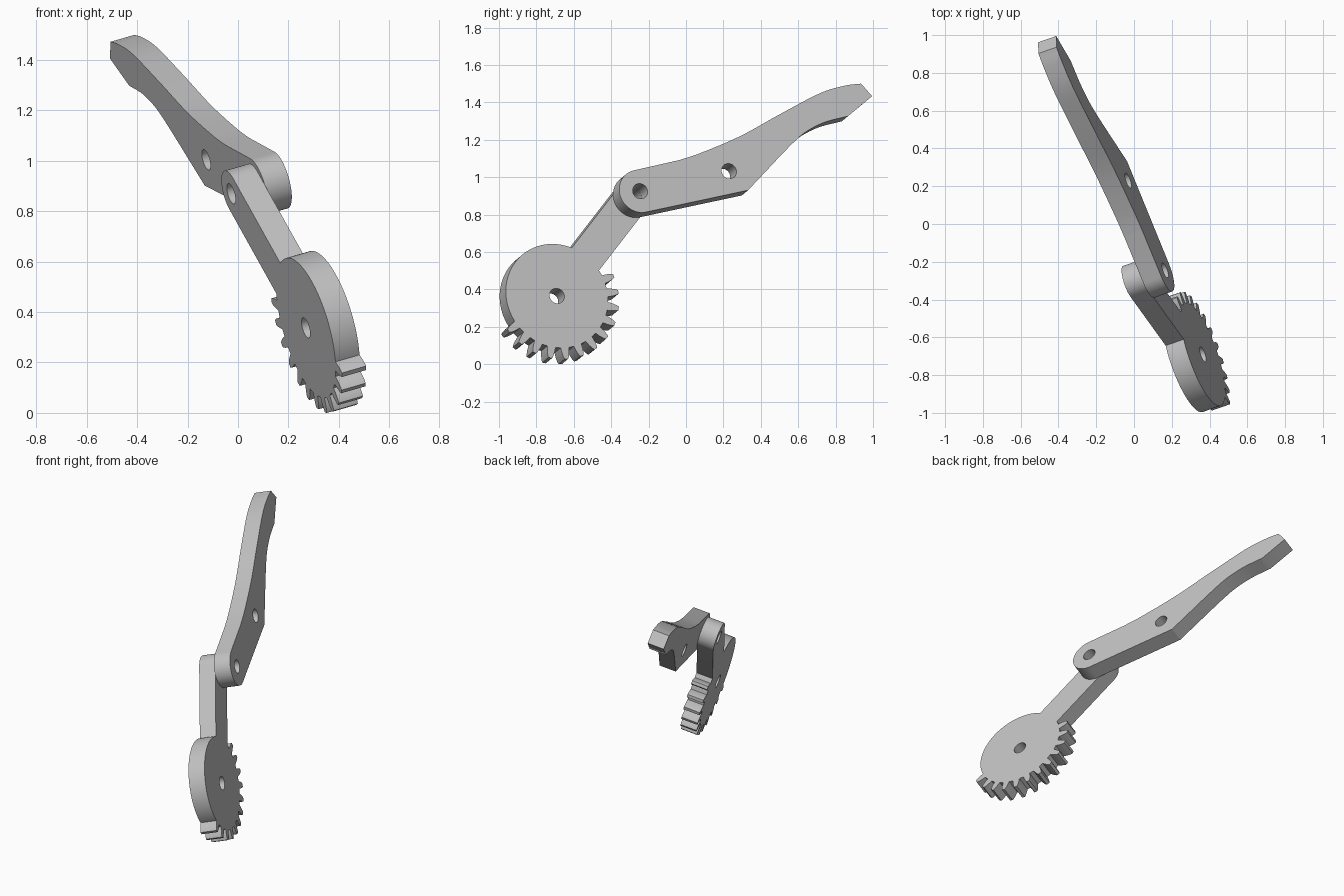
import bpy
import bmesh
from math import acos, asin, atan2, cos, sin, pi, radians, hypot
from mathutils import Vector, Matrix

cube = bpy.data.objects.get("Cube")
if cube:
    bpy.data.objects.remove(cube, do_unlink=True)

THICK = 0.105
HOLE_R = 0.042

# Shared plate frame: n is the plate normal, e1 runs along the gear arm
n = Vector((0.911, 0.316, 0.263)).normalized()
gear_centre = Vector((0.365, -0.69, 0.365))
pivot = Vector((0.165, -0.245, 0.925))
e1 = pivot - gear_centre
e1 = (e1 - n * e1.dot(n))
arm_length = e1.length
e1.normalize()
e2 = n.cross(e1)

steel = bpy.data.materials.new("grey_steel")
steel.use_nodes = True
colour = (0.53, 0.53, 0.53, 1)
steel.diffuse_color = colour
steel.node_tree.nodes["Principled BSDF"].inputs["Base Color"].default_value = colour


def arc(cx, cy, r, a0, a1, steps):
    return [(cx + r * cos(a0 + (a1 - a0) * i / steps),
             cy + r * sin(a0 + (a1 - a0) * i / steps)) for i in range(steps + 1)]


def smooth_path(points, steps=6):
    """Smooth curve through the given points."""
    pts = [Vector(p) for p in points]
    pts = [2 * pts[0] - pts[1]] + pts + [2 * pts[-1] - pts[-2]]
    out = []
    for a, b, c, d in zip(pts, pts[1:], pts[2:], pts[3:]):
        for i in range(steps):
            t = i / steps
            out.append(0.5 * (2 * b + (c - a) * t + (2 * a - 5 * b + 4 * c - d) * t * t
                              + (3 * b - a - 3 * c + d) * t ** 3))
    return out + [pts[-2]]


def to_plate(y, z, origin):
    """Side-on y, z position turned into plate coordinates."""
    dy, dz = y - origin.y, z - origin.z
    det = e1.y * e2.z - e2.y * e1.z
    return ((dy * e2.z - e2.y * dz) / det, (e1.y * dz - e1.z * dy) / det)


def plate(name, outline, holes, origin):
    """Flat plate with round holes, its outer face passing through origin."""
    curve = bpy.data.curves.new(name, 'CURVE')
    curve.dimensions = '2D'
    curve.fill_mode = 'BOTH'
    curve.extrude = THICK / 2
    for loop in [outline] + [arc(x, y, HOLE_R, 0, 2 * pi, 32)[:-1] for x, y in holes]:
        spline = curve.splines.new('POLY')
        spline.points.add(len(loop) - 1)
        for point, p in zip(spline.points, loop):
            point.co = (p[0], p[1], 0, 1)
        spline.use_cyclic_u = True
    temp = bpy.data.objects.new(name + "_profile", curve)
    bpy.context.collection.objects.link(temp)
    bpy.context.view_layer.update()
    mesh = bpy.data.meshes.new_from_object(
        temp.evaluated_get(bpy.context.evaluated_depsgraph_get()))
    bpy.data.objects.remove(temp, do_unlink=True)
    bm = bmesh.new()
    bm.from_mesh(mesh)
    bmesh.ops.remove_doubles(bm, verts=bm.verts, dist=0.0001)
    bmesh.ops.recalc_face_normals(bm, faces=bm.faces)
    bm.to_mesh(mesh)
    bm.free()
    mesh.materials.clear()
    mesh.materials.append(steel)
    obj = bpy.data.objects.new(name, mesh)
    bpy.context.collection.objects.link(obj)
    frame = Matrix((e1, e2, n)).transposed().to_4x4()
    obj.matrix_world = Matrix.Translation(origin - n * THICK / 2) @ frame
    bpy.ops.object.select_all(action='DESELECT')
    obj.select_set(True)
    bpy.context.view_layer.objects.active = obj
    bpy.ops.object.shade_smooth_by_angle(angle=radians(25))


# Sector gear with a round-ended arm
disc_r, tip_r, arm_w = 0.288, 0.35, 0.095
join = asin(arm_w / disc_r)
gear = arc(arm_length, 0, arm_w, -pi / 2, pi / 2, 24)
gear += arc(0, 0, disc_r, join, radians(159), 40)
tooth = ((-4.6, disc_r), (-3.7, 0.315), (-2.6, 0.338), (-1.6, tip_r),
         (1.6, tip_r), (2.6, 0.338), (3.7, 0.315), (4.6, disc_r))
for k in range(12):
    for da, r in tooth:
        a = radians(165 + 15 * k + da)
        gear.append((r * cos(a), r * sin(a)))
gear += arc(0, 0, disc_r, radians(336), 2 * pi - join, 3)
plate("gear_arm", gear, [(0, 0), (arm_length, 0)], gear_centre)

# Curved lever: round pivot end, widened middle and narrow handle
top = [(-0.037, 1.091), (0.075, 1.128), (0.289, 1.219), (0.503, 1.337),
       (0.717, 1.449), (0.85, 1.489), (0.936, 1.5)]
under = [(0.866, 1.326), (0.743, 1.294), (0.647, 1.246), (0.583, 1.193),
         (0.503, 1.112), (0.428, 1.032), (0.332, 0.93)]
top, under = ([to_plate(y, z, pivot) for y, z in side] for side in (top, under))
tip = to_plate(0.995, 1.433, pivot)
boss_r = 0.118


def tangent(p, side):
    return atan2(p[1], p[0]) + side * acos(boss_r / hypot(p[0], p[1]))


start, end = tangent(top[0], 1), tangent(under[-1], -1)
if end < start:
    end += 2 * pi
boss = arc(0, 0, boss_r, start, end, 28)
lever = boss + smooth_path(under)[::-1] + [tip] + smooth_path(top)[::-1]
plate("lever", lever, [(0, 0), to_plate(0.23, 1.032, pivot)], pivot)
